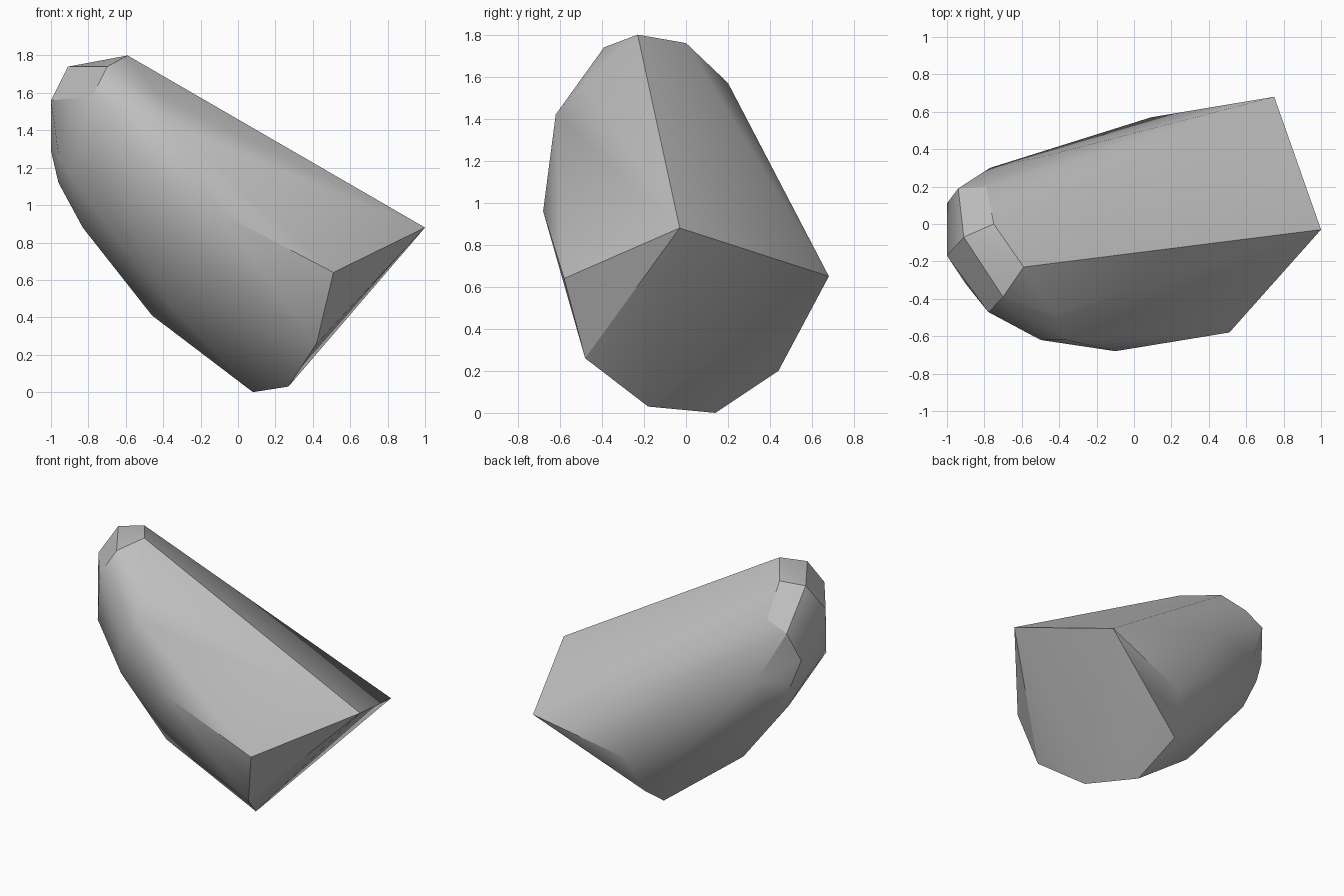
import bpy
import bmesh
import math

cube = bpy.data.objects.get("Cube")
if cube:
    bpy.data.objects.remove(cube, do_unlink=True)


def flat_material(name, colour):
    material = bpy.data.materials.new(name)
    material.use_nodes = True
    material.diffuse_color = colour
    shader = material.node_tree.nodes["Principled BSDF"]
    shader.inputs["Base Color"].default_value = colour
    return material


def convex_stone(name, rings, material, sharp_angle):
    """Wrap a tight convex skin around all the ring points."""
    bm = bmesh.new()
    for ring in rings:
        for point in ring:
            bm.verts.new(point)
    result = bmesh.ops.convex_hull(bm, input=bm.verts[:])
    loose = {v for v in result["geom_interior"] + result["geom_unused"]
             if isinstance(v, bmesh.types.BMVert)}
    bmesh.ops.delete(bm, geom=list(loose), context="VERTS")
    bmesh.ops.recalc_face_normals(bm, faces=bm.faces[:])
    mesh = bpy.data.meshes.new(name)
    bm.to_mesh(mesh)
    bm.free()
    mesh.materials.append(material)
    stone = bpy.data.objects.new(name, mesh)
    bpy.context.collection.objects.link(stone)
    bpy.ops.object.select_all(action="DESELECT")
    stone.select_set(True)
    bpy.context.view_layer.objects.active = stone
    bpy.ops.object.shade_smooth_by_angle(angle=sharp_angle)
    return stone


# Broken end: the wide fracture face
fracture_rim = [(1, -.03, .88), (.51, -.58, .64), (.42, -.48, .26),
                (.27, -.18, .03), (.08, .14, 0), (.02, .44, .2),
                (.75, .68, .65)]

# Front flank: a rounded shoulder above a flat lower facet
front_flank = [(-.1, -.68, .96), (-.36, -.62, 1.42), (-.5, -.62, 1.2),
               (-.42, -.48, 1.58), (.35, -.38, .98), (-.22, -.57, .72),
               (-.58, -.51, .93)]

# Back flank: a soft ridge running to the fracture
back_flank = [(.09, .57, .47), (-.77, .3, 1.15), (-.45, .37, 1.19),
              (-.37, .42, .86), (-.3, .36, .62)]

# Keel: the rounded underside
keel = [(-.46, 0, .41), (-.35, -.32, .44), (-.83, .01, .88),
        (-.8, .16, .86), (-.96, -.02, 1.12), (-.94, .13, 1.12)]

# Tip: chipped facets at the high end
tip_crown = [(-.59, -.23, 1.8), (-.7, -.39, 1.74),
             (-.91, -.07, 1.74), (-.75, 0, 1.76)]
tip_rim = [(-.78, -.47, 1.58), (-1, -.17, 1.56), (-.96, -.23, 1.27),
           (-.9, -.32, 1.16), (-1, .11, 1.29), (-.94, .19, 1.5),
           (-.79, .2, 1.57)]

stone_grey = flat_material("stone grey", (.52, .52, .52, 1))
convex_stone("rock", [fracture_rim, front_flank, back_flank, keel,
                      tip_crown, tip_rim], stone_grey, math.radians(30))
